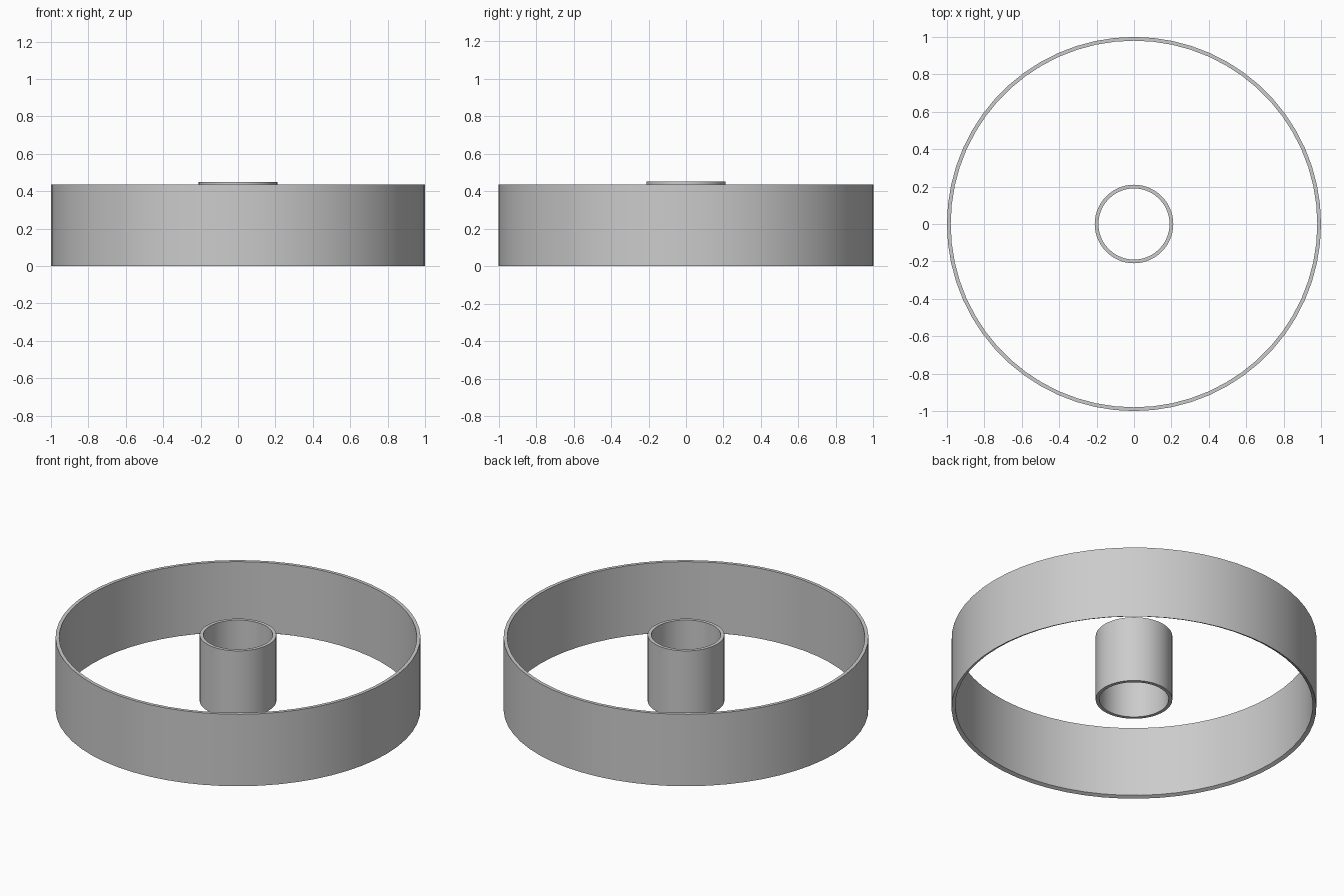
import bpy, bmesh, math

if "Cube" in bpy.data.objects:
    bpy.data.objects.remove(bpy.data.objects["Cube"])


def lathe(name, profile, sides):
    """Revolve a closed (radius, z) profile around the z axis."""
    bm = bmesh.new()
    rings = []
    for i in range(sides):
        a = 2 * math.pi * i / sides
        rings.append([bm.verts.new((r * math.cos(a), r * math.sin(a), z))
                      for r, z in profile])
    n = len(profile)
    for i in range(sides):
        a, b = rings[i], rings[(i + 1) % sides]
        for j in range(n):
            k = (j + 1) % n
            bm.faces.new((a[j], b[j], b[k], a[k]))
    bmesh.ops.recalc_face_normals(bm, faces=bm.faces[:])
    mesh = bpy.data.meshes.new(name)
    bm.to_mesh(mesh)
    bm.free()
    obj = bpy.data.objects.new(name, mesh)
    bpy.context.collection.objects.link(obj)
    bpy.ops.object.select_all(action='DESELECT')
    obj.select_set(True)
    bpy.context.view_layer.objects.active = obj
    bpy.ops.object.shade_smooth_by_angle(angle=math.radians(30))
    return obj


# Thin outer band, inner lip slightly raised at the bottom
lathe("outer_ring", [(1.0, 0.0), (1.0, 0.435), (0.98, 0.435), (0.98, 0.01)], 60)

# Hollow centre tube, floating slightly above the ground plane
lathe("centre_tube", [(0.21, 0.05), (0.21, 0.45), (0.19, 0.45), (0.19, 0.05)], 60)
